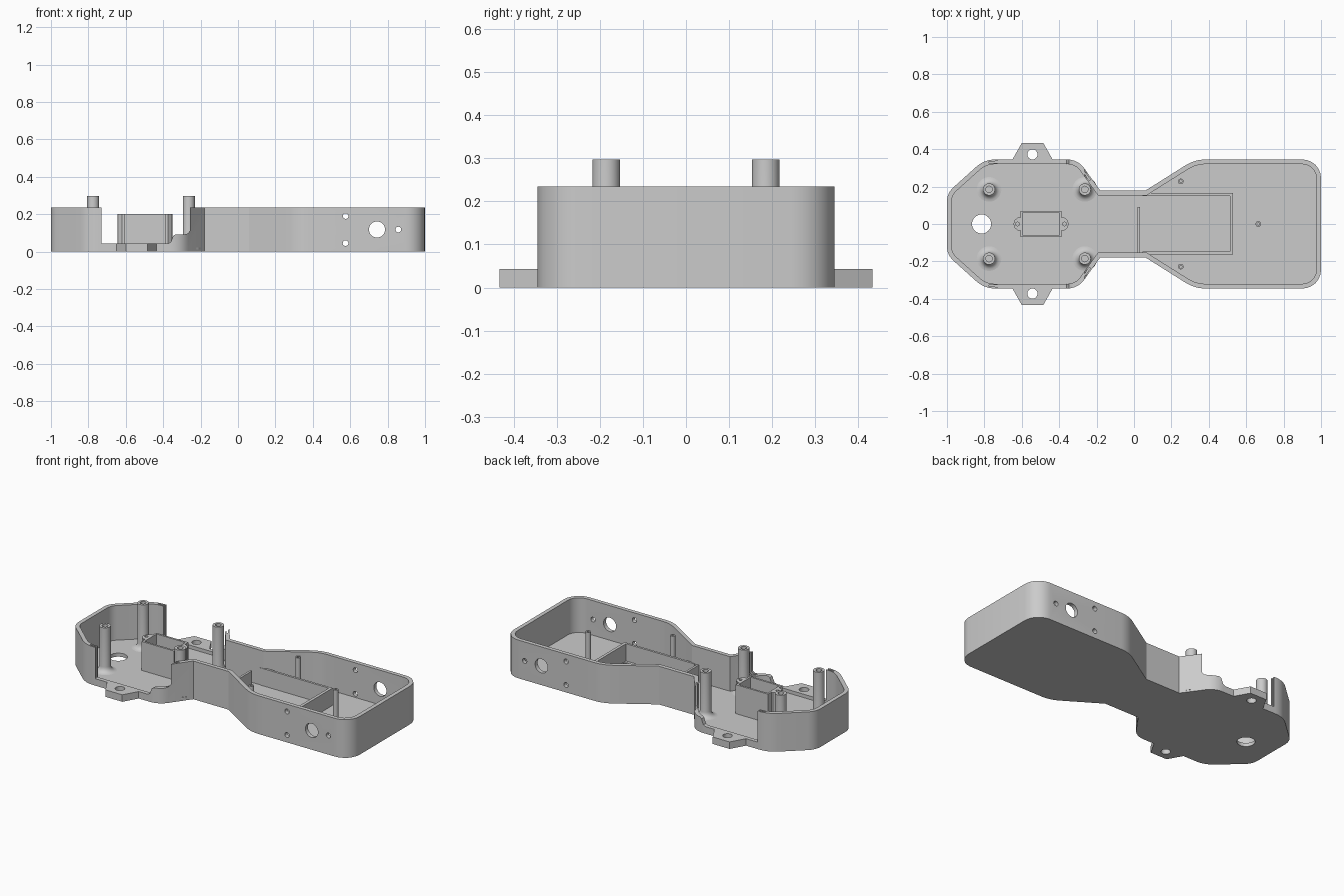
import bpy, bmesh
from math import pi, sin, cos, tan, radians
from mathutils import Vector

if "Cube" in bpy.data.objects:
    bpy.data.objects.remove(bpy.data.objects["Cube"])

FLOOR, RIM = 0.022, 0.235


def rounded(ctrl, d=0.0, n=6):
    """Inset a counter-clockwise (x, y, radius) polygon by d and round its corners."""
    out, m = [], len(ctrl)
    for i in range(m):
        p = Vector(ctrl[i][:2])
        a = (p - Vector(ctrl[i - 1][:2])).normalized()
        b = (Vector(ctrl[(i + 1) % m][:2]) - p).normalized()
        na, nb = Vector((-a.y, a.x)), Vector((-b.y, b.x))
        q = p + (na + nb) * (d / (1 + na.dot(nb)))
        turn = Vector(a).angle_signed(b) * -1
        r = ctrl[i][2] - d
        if turn <= 0 or ctrl[i][2] == 0:
            if ctrl[i][2] == 0 or turn == 0:
                out.append(tuple(q))
                continue
            r = ctrl[i][2] + d
        s = 1 if turn > 0 else -1
        start = q - a * (r * tan(abs(turn) / 2))
        c = start + na * r * s
        for k in range(n + 1):
            t = turn * k / n
            v = (start - c)
            out.append((c.x + v.x * cos(t) - v.y * sin(t), c.y + v.x * sin(t) + v.y * cos(t)))
    return out


def make(name, bm):
    bmesh.ops.recalc_face_normals(bm, faces=bm.faces)
    me = bpy.data.meshes.new(name)
    bm.to_mesh(me)
    bm.free()
    ob = bpy.data.objects.new(name, me)
    bpy.context.collection.objects.link(ob)
    return ob


def prism(name, pts, lo, hi, axis='z'):
    """Extrude a profile along z (xy points) or along y (xz points)."""
    bm = bmesh.new()
    rings = [[bm.verts.new((p[0], p[1], h) if axis == 'z' else (p[0], h, p[1])) for p in pts]
             for h in (lo, hi)]
    bm.faces.new(rings[0])
    bm.faces.new(rings[1])
    for i in range(len(pts)):
        j = (i + 1) % len(pts)
        bm.faces.new((rings[0][i], rings[0][j], rings[1][j], rings[1][i]))
    return make(name, bm)


def rect(x0, x1, y0, y1):
    return [(x0, y0), (x1, y0), (x1, y1), (x0, y1)]


def circle(x, y, r, n=32):
    return [(x + r * cos(2 * pi * i / n), y + r * sin(2 * pi * i / n)) for i in range(n)]


def lathe(name, profile, x, y, n=32):
    bm = bmesh.new()
    rings = [[bm.verts.new((x + px, y + py, z)) for px, py in circle(0, 0, r, n)] for r, z in profile]
    for a, b in zip(rings, rings[1:]):
        for i in range(n):
            j = (i + 1) % n
            bm.faces.new((a[i], a[j], b[j], b[i]))
    bm.faces.new(rings[0])
    bm.faces.new(rings[-1])
    return make(name, bm)


def boolean(ob, cutter, op='DIFFERENCE'):
    mod = ob.modifiers.new('cut', 'BOOLEAN')
    mod.object, mod.operation, mod.solver = cutter, op, 'EXACT'
    bpy.context.view_layer.objects.active = ob
    bpy.ops.object.modifier_apply(modifier=mod.name)
    bpy.data.objects.remove(cutter)


# Tray outline: front half, mirrored to the back
half = [(-1, -0.165, 0.10), (-0.80, -0.345, 0.15), (-0.30, -0.345, 0.11), (-0.18, -0.178, 0),
        (0.06, -0.178, 0), (0.325, -0.345, 0.2), (1, -0.345, 0.1)]
outline = half + [(x, -y, r) for x, y, r in reversed(half)]
tray = prism('tray', rounded(outline), 0, RIM)
boolean(tray, prism('cutter', rounded(outline, 0.025), FLOOR, 0.4))

# Side wall openings, panel grooves and mounting ears
step = [(-0.73, 0.043), (-0.375, 0.043), (-0.36, 0.05), (-0.352, 0.07), (-0.347, 0.084), (-0.335, 0.092),
        (-0.285, 0.092), (-0.265, 0.098), (-0.256, 0.115), (-0.256, 0.4), (-0.73, 0.4)]
grooves = [[(-0.775, 0.334), (-0.71, 0.337), (-0.71, 0.328), (-0.775, 0.325)],
           [(-0.276, 0.297), (-0.232, 0.236), (-0.239, 0.231), (-0.283, 0.292)]]
for s in (-1, 1):
    boolean(tray, prism('cutter', step, min(s * 0.225, s * 0.5), max(s * 0.225, s * 0.5), 'y'))
    for g, z in zip(grooves, (0.043, 0.092)):
        boolean(tray, prism('cutter', [(x, s * y) for x, y in g], z, 0.4))
    ear = [(-0.65, s * 0.325), (-0.65, s * 0.345), (-0.60, s * 0.433), (-0.485, s * 0.433),
           (-0.435, s * 0.345), (-0.435, s * 0.325)]
    boolean(tray, prism('ear', ear, 0, 0.043), 'UNION')
    boolean(tray, prism('cutter', circle(-0.543, s * 0.372, 0.027), -0.1, 0.1))

# Cable hole in the floor and connector holes through both side walls
boolean(tray, prism('cutter', circle(-0.815, 0, 0.051), -0.1, 0.1))
for x, z, r in [(0.575, 0.19, 0.015), (0.575, 0.045, 0.015), (0.743, 0.118, 0.043), (0.857, 0.118, 0.015)]:
    for y in (-0.345, 0.345):
        boolean(tray, prism('cutter', circle(x, z, r), y - 0.08, y + 0.08, 'y'))

parts = [tray]

# Screw posts with flared feet
post = [(0.066, FLOOR - 0.01), (0.066, FLOOR)]
post += [(0.066 - 0.034 * sin(radians(t)), FLOOR + 0.034 * (1 - cos(radians(t)))) for t in (18, 36, 54, 72, 90)]
post += [(0.032, 0.297), (0.017, 0.297), (0.017, 0.2)]
for x in (-0.775, -0.263):
    for y in (-0.185, 0.185):
        parts.append(lathe('screw_post', post, x, y))

# Thin locating pins
pin = [(0.015, FLOOR - 0.01), (0.015, 0.22), (0.007, 0.22), (0.007, 0.15)]
for x, y in [(0.25, -0.228), (0.25, 0.228), (0.665, 0)]:
    parts.append(lathe('locating_pin', pin, x, y, 20))

# Open bracket with a screw lug at each end
cx = -0.497
bracket = prism('bracket', rect(cx - 0.11, cx + 0.11, -0.07, 0.07), FLOOR - 0.01, 0.2)
for s in (-1, 1):
    lug = [(cx + s * x, y) for x, y in [(0.10, -0.036), (0.122, -0.036), (0.14, -0.022), (0.148, 0),
                                        (0.14, 0.022), (0.122, 0.036), (0.10, 0.036)]]
    boolean(bracket, prism('lug', lug, FLOOR - 0.01, 0.2), 'UNION')
boolean(bracket, prism('cutter', rect(cx - 0.098, cx + 0.098, -0.058, 0.058), -0.1, 0.4))
for s in (-1, 1):
    boolean(bracket, prism('cutter', circle(cx + s * 0.126, 0, 0.01, 16), 0.1, 0.4))
parts.append(bracket)

# Battery bay: U-shaped rib and a separate end rib
bay = [(0.045, -0.162), (0.53, -0.162), (0.53, 0.165), (0.045, 0.165),
       (0.045, 0.151), (0.512, 0.151), (0.512, -0.148), (0.045, -0.148)]
parts.append(prism('battery_bay', bay, FLOOR - 0.01, 0.128))
parts.append(prism('bay_end_rib', rect(0.018, 0.032, -0.156, 0.092), FLOOR - 0.01, 0.128))

for ob in parts:
    bpy.ops.object.select_all(action='DESELECT')
    ob.select_set(True)
    bpy.context.view_layer.objects.active = ob
    bpy.ops.object.shade_smooth_by_angle(angle=radians(30))
